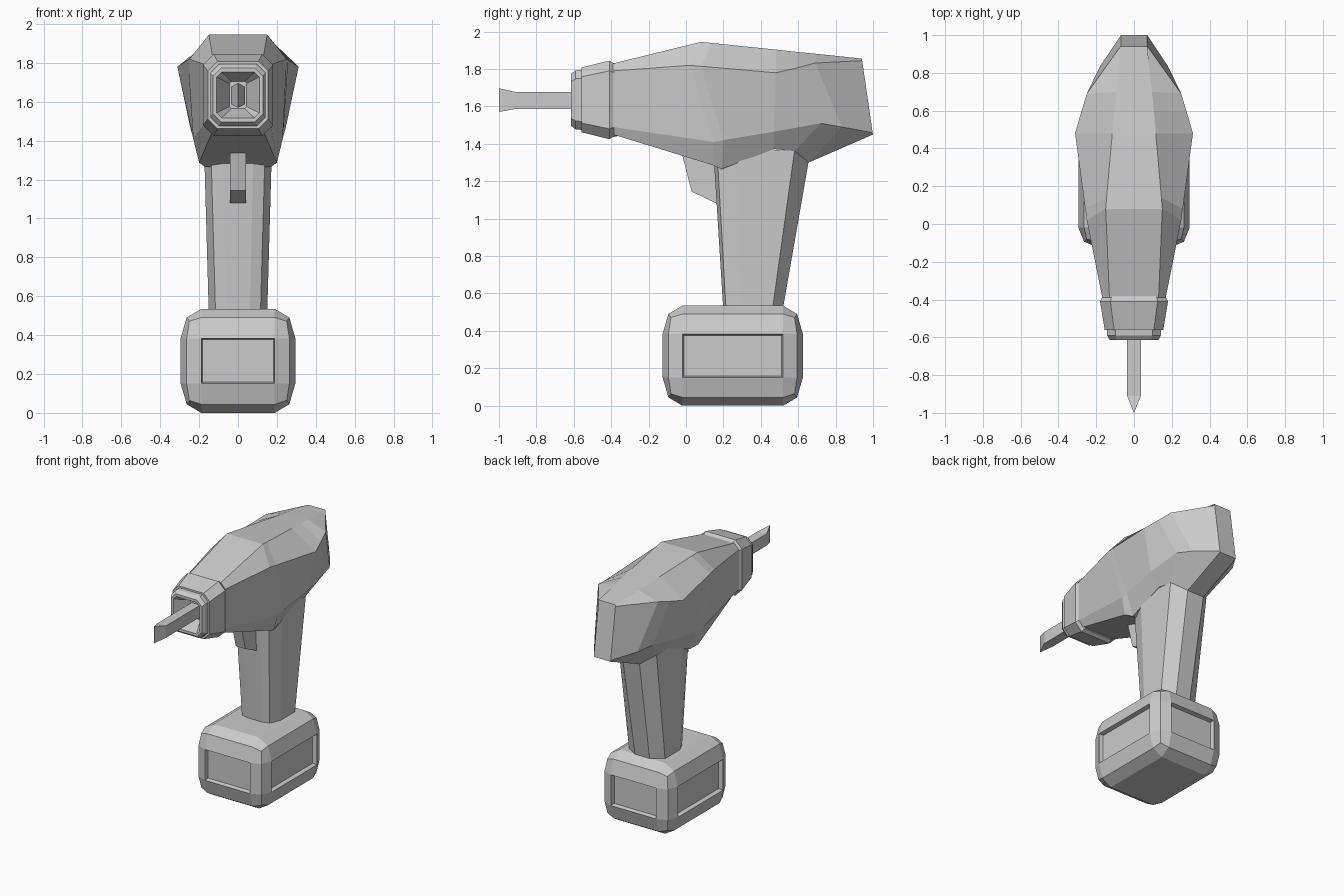
import bpy, bmesh
from mathutils import Vector

if "Cube" in bpy.data.objects:
    bpy.data.objects.remove(bpy.data.objects["Cube"])


def make_object(name, bm):
    bmesh.ops.remove_doubles(bm, verts=bm.verts[:], dist=0.0005)
    bmesh.ops.recalc_face_normals(bm, faces=bm.faces[:])
    mesh = bpy.data.meshes.new(name)
    bm.to_mesh(mesh)
    bm.free()
    obj = bpy.data.objects.new(name, mesh)
    bpy.context.collection.objects.link(obj)
    return obj


def loft(name, rings):
    """Skin a list of equal-length rings and cap both ends."""
    bm = bmesh.new()
    rows = [[bm.verts.new(p) for p in ring] for ring in rings]
    n = len(rows[0])
    for a, b in zip(rows, rows[1:]):
        for i in range(n):
            j = (i + 1) % n
            bm.faces.new((a[i], a[j], b[j], b[i]))
    bm.faces.new(rows[0])
    bm.faces.new(rows[-1])
    return make_object(name, bm)


def mirrored(half):
    """Close a half section (x > 0) into a full symmetric ring."""
    return half + [(-x, y, z) for x, y, z in reversed(half)]


def octagon(y, hx, hz, c, zc=1.635):
    pts = [(hx - c, hz), (hx, hz - c), (hx, c - hz), (hx - c, -hz)]
    return mirrored([(x, y, zc + z) for x, z in pts])


# Motor housing: top edge, upper side, lower side, bottom edge per section
housing = [
    [(.13, -.39, 1.83), (.168, -.39, 1.79), (.168, -.39, 1.49), (.13, -.39, 1.45)],
    [(.15, .08, 1.945), (.25, .02, 1.82), (.23, .15, 1.41), (.20, .14, 1.287)],
    [(.145, .14, 1.939), (.258, .08, 1.815), (.232, .20, 1.42), (.17, .19, 1.265)],
    [(.115, .48, 1.904), (.312, .48, 1.78), (.245, .47, 1.465), (.17, .47, 1.372)],
    [(.105, .60, 1.891), (.28, .59, 1.805), (.225, .72, 1.51), (.155, .58, 1.36)],
    [(.095, .70, 1.881), (.25, .69, 1.832), (.18, .835, 1.49), (.07, .655, 1.30)],
    [(.07, .94, 1.856), (.07, .942, 1.845), (.07, .998, 1.46), (.07, 1.0, 1.45)],
]
loft("motor_housing", [mirrored(s) for s in housing])

# Front collar and hollow chuck mouth
loft("chuck_collar", [octagon(*r) for r in (
    (-.37, .165, .195, .05), (-.39, .17, .198, .05), (-.41, .18, .21, .055),
    (-.56, .155, .173, .05), (-.56, .142, .160, .045), (-.59, .142, .158, .045),
    (-.615, .128, .138, .04), (-.615, .110, .118, .025),
    (-.50, .045, .07, .01))])

# Screwdriver bit with a flared wedge tip
def rect(y, hx, z0, z1):
    return mirrored([(hx, y, z1), (hx, y, z0)])

loft("driver_bit", [rect(-.45, .036, 1.587, 1.677), rect(-.91, .036, 1.587, 1.677),
                    rect(-1.0, .001, 1.57, 1.697)])

# Handle: faceted, tapering toward the battery
grip_low = [(.06, .20, .50), (.115, .215, .50), (.15, .29, .50), (.15, .46, .50), (.06, .515, .50)]
grip_top = [(.08, .145, 1.38), (.14, .165, 1.38), (.175, .28, 1.38), (.16, .58, 1.362), (.07, .655, 1.302)]
loft("handle", [mirrored(grip_low), mirrored(grip_top)])

# Trigger
trigger = [(-.025, 1.36), (.03, 1.145), (.165, 1.08), (.20, 1.36)]
loft("trigger", [[(x, y, z) for y, z in trigger] for x in (-.04, .04)])

# Battery: bevelled block with a recessed panel on each side
bm = bmesh.new()
bmesh.ops.create_cube(bm, size=1)
bmesh.ops.scale(bm, vec=(.59, .75, .3745), verts=bm.verts[:])
bmesh.ops.bevel(bm, geom=bm.edges[:] + bm.verts[:], offset=.106, segments=2,
                profile=.5, affect='EDGES')
bmesh.ops.scale(bm, vec=(1, 1, .535 / .3745), verts=bm.verts[:])
bmesh.ops.translate(bm, vec=(0, .25, .2675), verts=bm.verts[:])
bm.normal_update()
centre = Vector((0, .25, .2675))
panels = []
for f in bm.faces:
    d = f.calc_center_median() - centre
    axis_aligned = max(abs(f.normal.x), abs(f.normal.y)) > .999
    if axis_aligned and (abs(d.x) < .01 or abs(d.y) < .01) and abs(d.z) < .01:
        panels.append(f)
bmesh.ops.inset_individual(bm, faces=panels, thickness=.01, depth=-.03)
make_object("battery_pack", bm)
